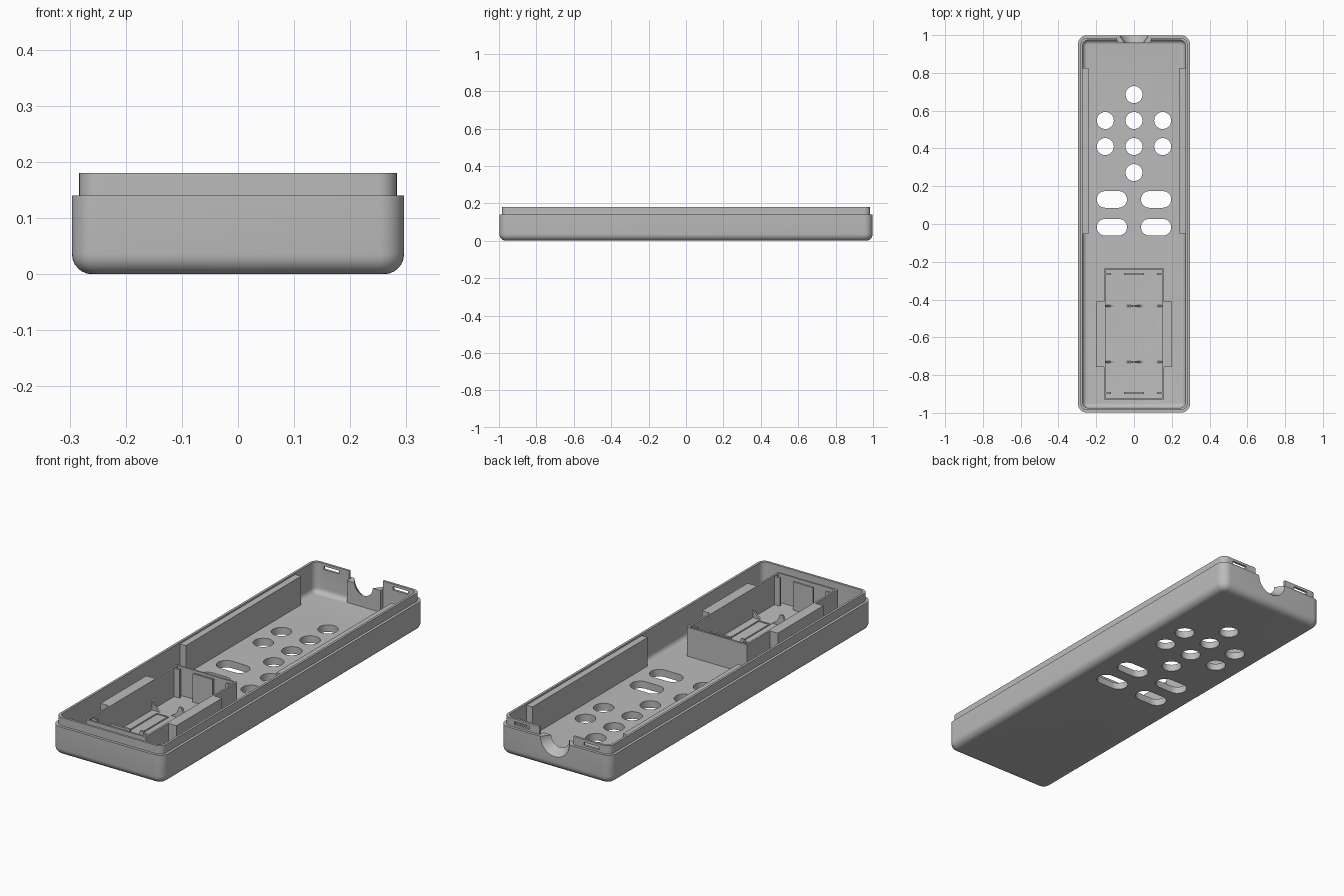
import bpy, bmesh, math
from mathutils import Matrix

cube = bpy.data.objects.get("Cube")
if cube:
    bpy.data.objects.remove(cube)

grey = bpy.data.materials.new("plain grey plastic")
grey.use_nodes = True
COLOUR = (0.5, 0.5, 0.5, 1)
grey.diffuse_color = COLOUR
grey.node_tree.nodes["Principled BSDF"].inputs["Base Color"].default_value = COLOUR

FLOOR, RIM, TOP = 0.034, 0.14, 0.18


def make(name, bm):
    bmesh.ops.recalc_face_normals(bm, faces=bm.faces)
    mesh = bpy.data.meshes.new(name)
    bm.to_mesh(mesh)
    bm.free()
    mesh.materials.append(grey)
    obj = bpy.data.objects.new(name, mesh)
    bpy.context.collection.objects.link(obj)
    return obj


def ring(hx, hy, r, z, n=8):
    """Rounded rectangle outline, n segments per corner."""
    pts = []
    for k, (sx, sy) in enumerate([(1, 1), (-1, 1), (-1, -1), (1, -1)]):
        for i in range(n + 1):
            a = math.pi / 2 * (k + i / n)
            pts.append((sx * (hx - r) + r * math.cos(a), sy * (hy - r) + r * math.sin(a), z))
    return pts


def loft(name, rings):
    bm = bmesh.new()
    loops = [[bm.verts.new(p) for p in pts] for pts in rings]
    for a, b in zip(loops, loops[1:]):
        for i in range(len(a)):
            j = (i + 1) % len(a)
            bm.faces.new((a[i], a[j], b[j], b[i]))
    bm.faces.new(loops[0])
    bm.faces.new(loops[-1])
    return make(name, bm)


def boxes(name, spans):
    """One object made of boxes given as (x0, x1, y0, y1, z0, z1)."""
    bm = bmesh.new()
    for x0, x1, y0, y1, z0, z1 in spans:
        m = Matrix.Translation(((x0 + x1) / 2, (y0 + y1) / 2, (z0 + z1) / 2))
        m = m @ Matrix.Diagonal((x1 - x0, y1 - y0, z1 - z0, 1))
        bmesh.ops.create_cube(bm, size=1, matrix=m)
    return make(name, bm)


def cone_y(name, x, y0, y1, z, r0, r1):
    """Cylinder or cone along y."""
    bm = bmesh.new()
    m = Matrix.Translation((x, (y0 + y1) / 2, z)) @ Matrix.Rotation(-math.pi / 2, 4, "X")
    bmesh.ops.create_cone(bm, cap_ends=True, segments=48, radius1=r0, radius2=r1,
                          depth=y1 - y0, matrix=m)
    return make(name, bm)


def cut(obj, cutters):
    for c in cutters:
        c.hide_render = True
        mod = obj.modifiers.new("cut", "BOOLEAN")
        mod.operation, mod.solver, mod.object = "DIFFERENCE", "EXACT", c
    bpy.context.view_layer.update()
    deps = bpy.context.evaluated_depsgraph_get()
    mesh = bpy.data.meshes.new_from_object(obj.evaluated_get(deps))
    obj.modifiers.clear()
    obj.data = mesh


def smooth(obj):
    bpy.ops.object.select_all(action="DESELECT")
    obj.select_set(True)
    bpy.context.view_layer.objects.active = obj
    bpy.ops.object.shade_smooth_by_angle(angle=math.radians(30))


# Tray shell: rounded underside, stepped rim, hollow inside with a filleted floor
HX, HY, FILLET, COVE, STEPS = 0.296, 0.998, 0.036, 0.024, 6
rings = []
for i in range(STEPS + 1):
    a = math.pi / 2 * i / STEPS
    d = FILLET * (1 - math.sin(a))
    rings.append(ring(HX - d, HY - d, 0.045 - d, FILLET * (1 - math.cos(a))))
rings += [ring(HX, HY, 0.045, RIM), ring(0.283, 0.985, 0.034, RIM),
          ring(0.283, 0.985, 0.034, TOP), ring(0.272, 0.974, 0.03, TOP)]
for i in range(STEPS + 1):
    a = math.pi / 2 * i / STEPS
    d = COVE * (1 - math.cos(a))
    rings.append(ring(0.272 - d, 0.974 - d, 0.03 - d, FLOOR + COVE * (1 - math.sin(a))))
shell = loft("tray_shell", rings)

# Button openings: round keys and wide pill keys
cutters = []


def opening(x, y, hx, hy, r):
    outline = [ring(hx, hy, r, z) for z in (-0.05, 0.1)]
    c = loft("opening_cutter", outline)
    c.data.transform(Matrix.Translation((x, y, 0)))
    cutters.append(c)


for x, y in [(0, 0.685), (0, 0.272)] + [(x, y) for x in (-0.152, 0, 0.152) for y in (0.548, 0.41)]:
    opening(x, y, 0.0451, 0.0451, 0.045)
for x in (-0.117, 0.117):
    for y in (0.13, -0.017):
        opening(x, y, 0.08, 0.044, 0.0435)

# Back rim gap, two latch windows and the flared cable scoop
rim_gap = boxes("rim_gap_cutter", [(-0.09, 0.09, 0.9, 1.05, RIM, 0.25)])
windows = boxes("latch_window_cutter", [(s * 0.185 - 0.04, s * 0.185 + 0.04, 0.95, 1.05, 0.151, 0.167)
                                        for s in (-1, 1)])
scoop = cone_y("scoop_cutter", 0, 0.94, 1.01, RIM, 0.036, 0.086)
cut(shell, cutters + [rim_gap, windows, scoop])
smooth(shell)

# Thickened block behind the scoop
guide = boxes("cable_guide_block", [(-0.09, 0.09, 0.957, 0.98, FLOOR - 0.01, RIM)])
cut(guide, [scoop])
smooth(guide)

# Long rails on the side walls
for side, s in (("left", 1), ("right", -1)):
    x0, x1 = sorted((s * 0.241, s * 0.275))
    boxes(side + "_rail", [(x0, x1, -0.053, 0.825, FLOOR - 0.01, 0.172)])

# Battery compartment: thin walls with solid side blocks
BX, BF, BB, WALL, BZ = 0.16, -0.93, -0.235, 0.009, 0.174
low = FLOOR - 0.01
boxes("battery_walls", [(-BX, BX, BF, BF + WALL, low, BZ), (-BX, BX, BB - WALL, BB, low, BZ),
                        (-BX, WALL - BX, BF, BB, low, BZ), (BX - WALL, BX, BF, BB, low, BZ)])
boxes("battery_side_blocks", [(-0.202, 0.002 - BX, -0.757, -0.41, low, BZ),
                              (BX - 0.002, 0.202, -0.757, -0.41, low, BZ)])

# Contact holders at both ends: centre plate and edge ribs
boxes("contact_holders", [(x0, x1, y - 0.005, y + 0.005, low, BZ - 0.004)
                          for y in (-0.265, -0.894)
                          for x0, x1 in ((-0.053, 0.053), (-0.155, -0.122), (0.122, 0.155))])

# Cradle ribs scooped for two cells
cradle = boxes("cell_cradles", [(-0.155, 0.155, y - 0.005, y + 0.005, low, 0.085)
                                for y in (-0.434, -0.73)])
cells = [cone_y("cell_cutter", x, -0.9, -0.3, 0.102, 0.074, 0.074) for x in (-0.08, 0.08)]
cut(cradle, cells)
smooth(cradle)

# Fine raised guide lines on the compartment floor
lines = []
for s in (-1, 1):
    cx = s * 0.08
    for dx in (-0.03, 0.03):
        lines.append((cx + dx - 0.003, cx + dx + 0.003, -0.71, -0.46, low, FLOOR + 0.003))
    for y in (-0.71, -0.46):
        lines.append((cx - 0.033, cx + 0.033, y - 0.003, y + 0.003, low, FLOOR + 0.003))
boxes("cell_guide_lines", lines)

# Drop the cutters
for c in cutters + cells + [rim_gap, windows, scoop]:
    bpy.data.objects.remove(c)
